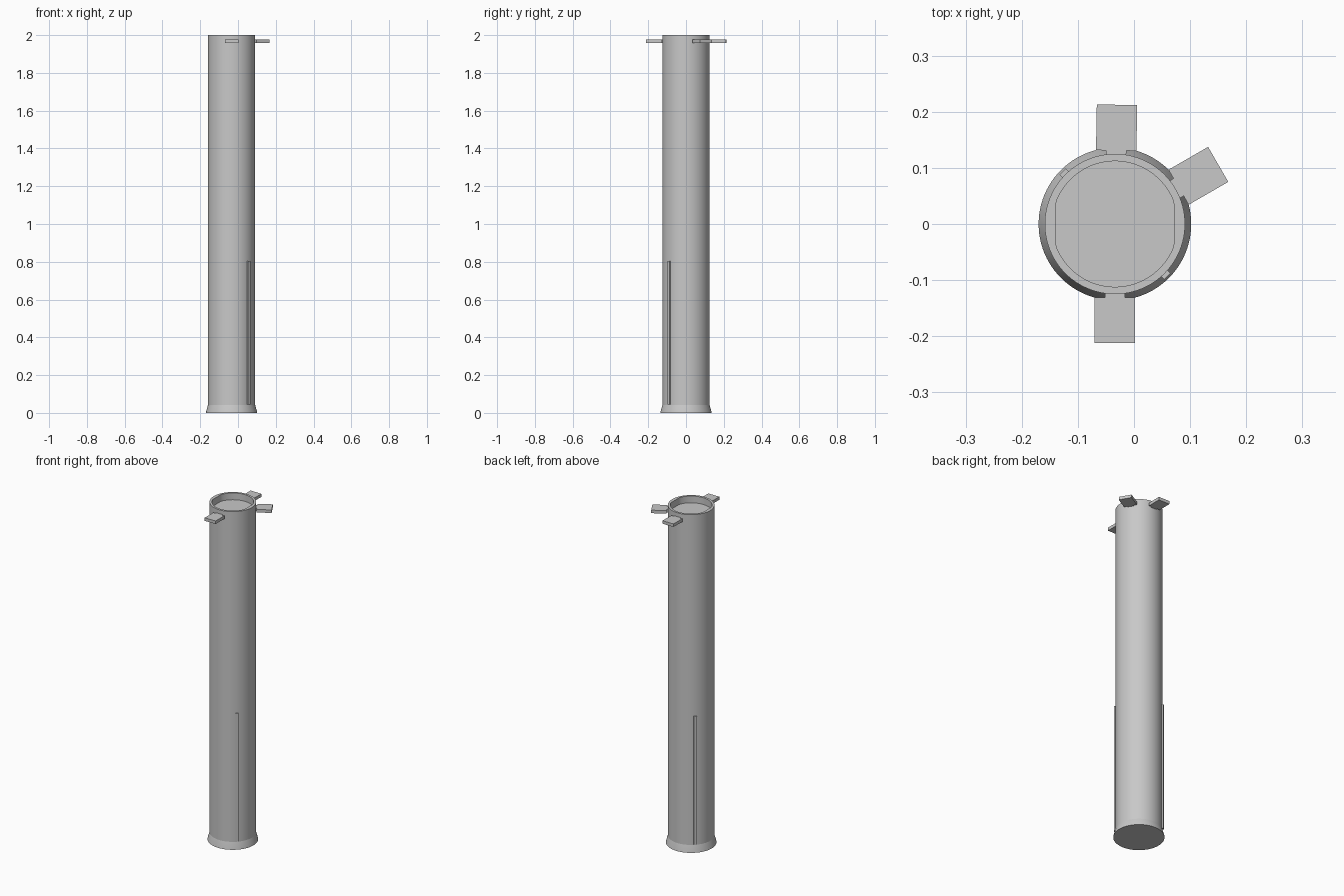
import bpy, bmesh, math
from mathutils import Matrix, Vector

if "Cube" in bpy.data.objects:
    bpy.data.objects.remove(bpy.data.objects["Cube"])

grey = bpy.data.materials.new("light grey")
grey.use_nodes = True
grey.diffuse_color = (0.58, 0.58, 0.58, 1)
grey.node_tree.nodes["Principled BSDF"].inputs["Base Color"].default_value = (0.58, 0.58, 0.58, 1)

AXIS = Vector((-0.034, 0, 0))  # column axis
SIDES = 96


def finish(name, bm, matrix=Matrix()):
    bmesh.ops.recalc_face_normals(bm, faces=bm.faces)
    mesh = bpy.data.meshes.new(name)
    bm.to_mesh(mesh)
    bm.free()
    mesh.transform(Matrix.Translation(AXIS) @ matrix)
    mesh.materials.append(grey)
    obj = bpy.data.objects.new(name, mesh)
    bpy.context.collection.objects.link(obj)
    return obj


def prism(name, outline, z0, z1, angle):
    """Extrude a flat outline upwards and turn it about the column axis."""
    bm = bmesh.new()
    face = bm.faces.new([bm.verts.new((x, y, z0)) for x, y in outline])
    top = bmesh.ops.extrude_face_region(bm, geom=[face])["geom"]
    verts = [v for v in top if isinstance(v, bmesh.types.BMVert)]
    bmesh.ops.translate(bm, verts=verts, vec=(0, 0, z1 - z0))
    return finish(name, bm, Matrix.Rotation(math.radians(angle), 4, 'Z'))


# Column: flared foot, straight wall, shallow recess with two flat sides
profile = [(0.136, 0, 1), (0.135, 0.006, 1), (0.125, 0.042, 1),
           (0.125, 2, 1), (0.112, 2, 0.105), (0.112, 1.96, 0.105)]
bm = bmesh.new()
rings = []
for r, z, flat in profile:
    ring = []
    for i in range(SIDES):
        a = math.tau * i / SIDES
        x = max(-flat, min(flat, r * math.cos(a)))
        ring.append(bm.verts.new((x, r * math.sin(a), z)))
    rings.append(ring)
for low, high in zip(rings, rings[1:]):
    for i in range(SIDES):
        j = (i + 1) % SIDES
        bm.faces.new((low[i], low[j], high[j], high[i]))
bm.faces.new(rings[0])
bm.faces.new(rings[-1])
column = finish("column", bm)
bpy.context.view_layer.objects.active = column
column.select_set(True)
bpy.ops.object.shade_smooth_by_angle(angle=math.radians(12))

# Tabs: a narrow neck joins each wide plate to the wall
half = [(0.118, 0.018), (0.131, 0.018), (0.131, 0.036), (0.2125, 0.036)]
tab = half + [(x, -y) for x, y in reversed(half)]
for name, angle in (("front_tab", -90), ("left_tab", 30), ("back_tab", 89)):
    prism(name, tab, 1.959, 1.977, angle)

# Slim vertical strips on opposite sides
strip = [(0.118, -0.008), (0.132, -0.008), (0.132, 0.008), (0.118, 0.008)]
for name, angle in (("front_strip", -45), ("back_strip", 135)):
    prism(name, strip, 0.045, 0.805, angle)
